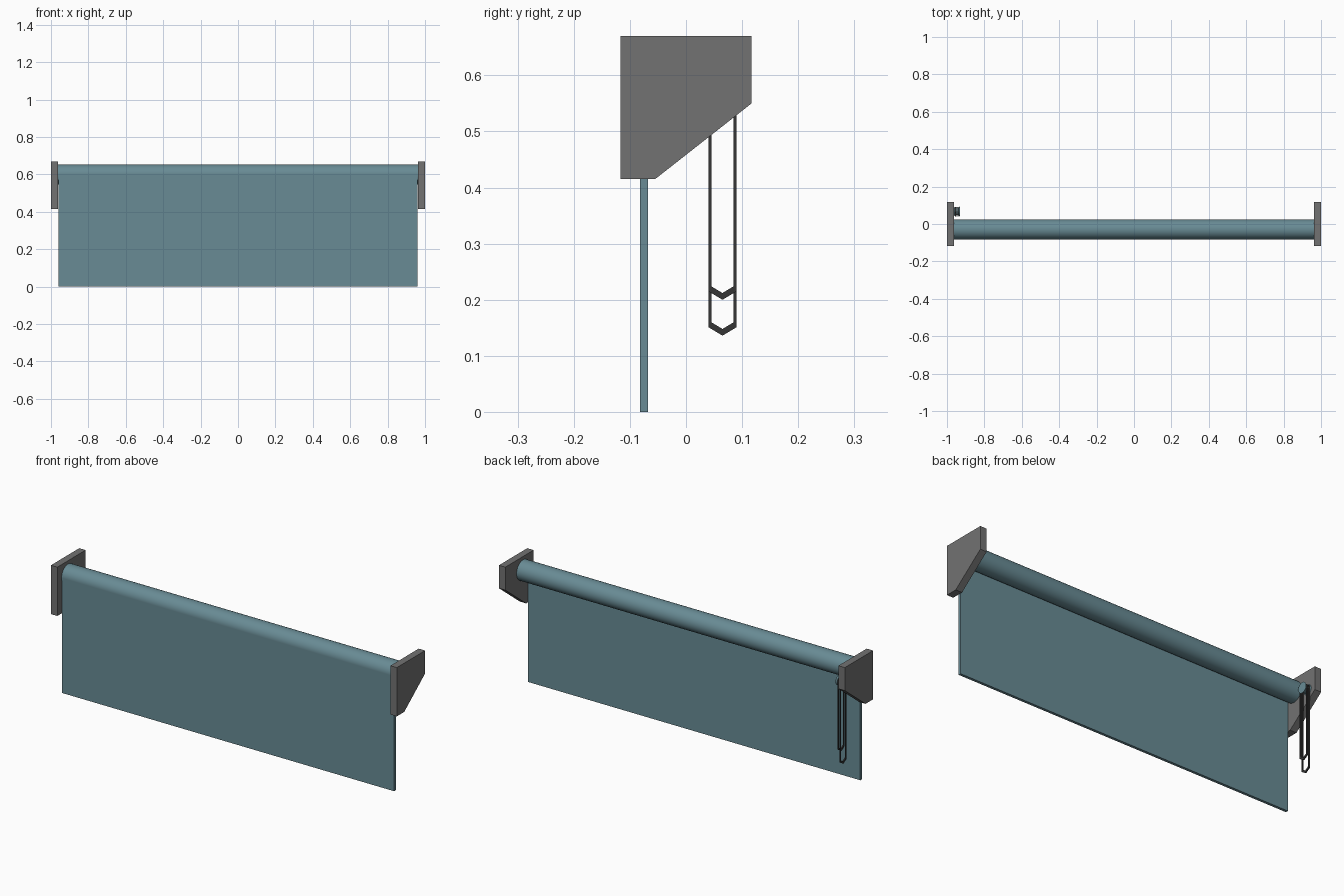
import bpy, bmesh, math

if "Cube" in bpy.data.objects:
    bpy.data.objects.remove(bpy.data.objects["Cube"])


def material(name, rgb):
    m = bpy.data.materials.new(name)
    m.use_nodes = True
    m.diffuse_color = (*rgb, 1)
    m.node_tree.nodes["Principled BSDF"].inputs["Base Color"].default_value = (*rgb, 1)
    return m


TEAL = material("teal fabric", (0.14, 0.26, 0.30))
GREY = material("grey bracket", (0.17, 0.17, 0.17))
DARK = material("dark cord", (0.035, 0.035, 0.035))


def finish(name, bm, mat, smooth=False):
    bmesh.ops.recalc_face_normals(bm, faces=bm.faces)
    mesh = bpy.data.meshes.new(name)
    bm.to_mesh(mesh)
    bm.free()
    mesh.materials.append(mat)
    ob = bpy.data.objects.new(name, mesh)
    bpy.context.collection.objects.link(ob)
    if smooth:
        bpy.ops.object.select_all(action="DESELECT")
        bpy.context.view_layer.objects.active = ob
        ob.select_set(True)
        bpy.ops.object.shade_smooth_by_angle(angle=math.radians(35))
    return ob


def extrude_x(name, profile, x0, x1, mat):
    """Solid with a (y, z) outline running from x0 to x1."""
    bm = bmesh.new()
    a, b = [[bm.verts.new((x, y, z)) for y, z in profile] for x in (x0, x1)]
    bm.faces.new(a)
    bm.faces.new(b)
    for i in range(len(a)):
        j = (i + 1) % len(a)
        bm.faces.new((a[i], a[j], b[j], b[i]))
    return finish(name, bm, mat)


def lathe_x(name, stations, y, z, mat, sides):
    """Round part about an x axis, from (x, radius) stations."""
    bm = bmesh.new()
    angles = [2 * math.pi * i / sides for i in range(sides)]
    rings = [[bm.verts.new((x, y + r * math.cos(t), z + r * math.sin(t)))
              for t in angles] for x, r in stations]
    for a, b in zip(rings, rings[1:]):
        for i in range(sides):
            j = (i + 1) % sides
            bm.faces.new((a[i], a[j], b[j], b[i]))
    bm.faces.new(rings[0])
    bm.faces.new(rings[-1])
    return finish(name, bm, mat, smooth=True)


def cord_loop(name, x, bottom):
    """Long thin hexagonal loop hanging over the pulley."""
    y, top, half = 0.065, 0.595, 0.003

    def outline(w, inset):
        low, high = bottom + inset, top - inset
        return [(0, low), (w, low + w * 0.6), (w, high - w * 0.6),
                (0, high), (-w, high - w * 0.6), (-w, low + w * 0.6)]

    bm = bmesh.new()
    rings = [[bm.verts.new((x + dx, y + dy, z)) for dy, z in outline(w, inset)]
             for dx, w, inset in ((-half, 0.025, 0), (half, 0.025, 0),
                                  (half, 0.0195, 0.012), (-half, 0.0195, 0.012))]
    for a, b in zip(rings, rings[1:] + rings[:1]):
        for i in range(6):
            j = (i + 1) % 6
            bm.faces.new((a[i], a[j], b[j], b[i]))
    return finish(name, bm, DARK)


# End brackets
bracket = [(-0.117, 0.67), (0.117, 0.67), (0.117, 0.55), (-0.055, 0.415), (-0.117, 0.415)]
extrude_x("left_bracket", bracket, 0.963, 1.0, GREY)
extrude_x("right_bracket", bracket, -1.0, -0.963, GREY)

# Rolled fabric and hanging sheet, tangent to the front of the roll
lathe_x("fabric_roll", [(-0.965, 0.053), (0.965, 0.053)], -0.029, 0.6, TEAL, 48)
extrude_x("hanging_sheet", [(-0.082, 0), (-0.068, 0), (-0.068, 0.6), (-0.082, 0.6)],
          -0.96, 0.96, TEAL)

# Waisted pulley with two cord loops
lathe_x("pulley", [(-0.965, 0.028), (-0.958, 0.02), (-0.938, 0.02), (-0.931, 0.028)],
        0.067, 0.57, TEAL, 16)
cord_loop("long_cord", -0.953, 0.136)
cord_loop("short_cord", -0.942, 0.2)
